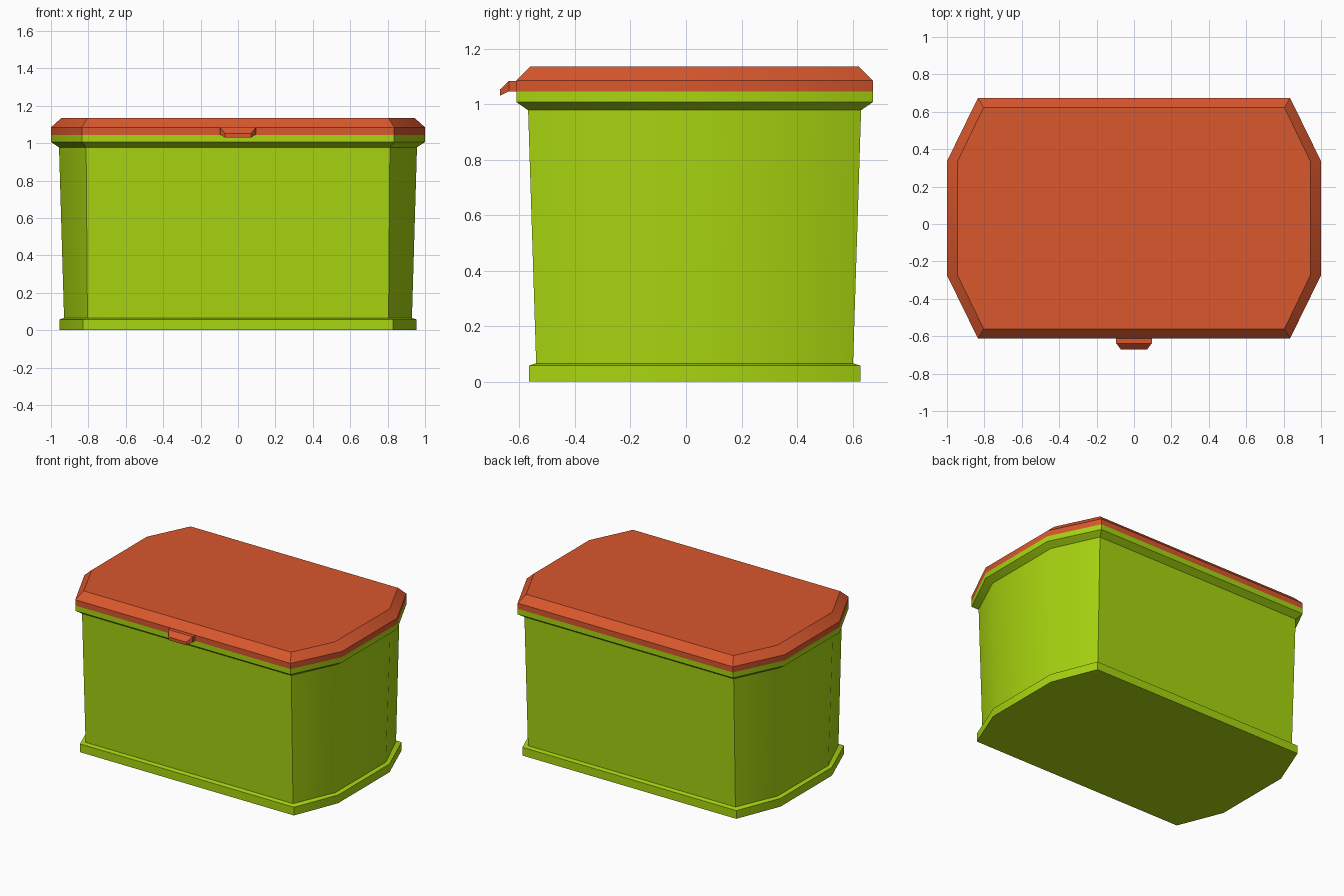
import bpy, bmesh, math

if "Cube" in bpy.data.objects:
    bpy.data.objects.remove(bpy.data.objects["Cube"])


def material(name, color):
    m = bpy.data.materials.new(name)
    m.diffuse_color = (*color, 1)
    m.use_nodes = True
    m.node_tree.nodes["Principled BSDF"].inputs["Base Color"].default_value = m.diffuse_color
    return m


green = material("lime green", (0.393, 0.67, 0.005))
orange = material("burnt orange", (0.69, 0.096, 0.027))


def loft(name, rings, mat):
    """Skin a stack of equal-length rings and cap both ends."""
    bm = bmesh.new()
    loops = [[bm.verts.new(p) for p in ring] for ring in rings]
    n = len(loops[0])
    for a, b in zip(loops, loops[1:]):
        for i in range(n):
            j = (i + 1) % n
            bm.faces.new((a[i], a[j], b[j], b[i]))
    bm.faces.new(loops[0][::-1])
    bm.faces.new(loops[-1])
    bmesh.ops.recalc_face_normals(bm, faces=bm.faces[:])
    me = bpy.data.meshes.new(name)
    bm.to_mesh(me)
    bm.free()
    me.materials.append(mat)
    ob = bpy.data.objects.new(name, me)
    bpy.context.collection.objects.link(ob)
    bpy.ops.object.select_all(action='DESELECT')
    ob.select_set(True)
    bpy.context.view_layer.objects.active = ob
    bpy.ops.object.shade_smooth_by_angle(angle=math.radians(30))
    return ob


def octagon(z, hx, hy, cx, cy):
    """Cut-corner rectangle: half sizes hx, hy; corners start at cx, cy."""
    pts = [(hx, -cy), (hx, cy), (cx, hy), (-cx, hy),
           (-hx, cy), (-hx, -cy), (-cx, -hy), (cx, -hy)]
    return [(x, y + 0.031, z) for x, y in pts]


# Tapered box with foot band and overhanging rim
loft("container_body", [octagon(*r) for r in (
    (0.0, 0.955, 0.597, 0.83, 0.285),
    (0.058, 0.955, 0.597, 0.83, 0.285),
    (0.066, 0.93, 0.571, 0.805, 0.28),
    (0.978, 0.957, 0.60, 0.812, 0.29),
    (1.007, 1.0, 0.642, 0.835, 0.305),
    (1.045, 1.0, 0.642, 0.835, 0.305))], green)

# Bevelled lid
loft("lid", [octagon(*r) for r in (
    (1.045, 1.0, 0.642, 0.835, 0.305),
    (1.085, 1.0, 0.642, 0.835, 0.305),
    (1.136, 0.943, 0.592, 0.804, 0.305))], orange)


# Front pull tab: y, half width, bottom z, top z
def tab_ring(y, w, lo, hi):
    return [(-w, y, lo), (w, y, lo), (w, y, hi), (-w, y, hi)]


loft("lid_tab", [tab_ring(*r) for r in (
    (-0.60, 0.095, 1.046, 1.084),
    (-0.638, 0.095, 1.046, 1.084),
    (-0.671, 0.07, 1.03, 1.052))], orange)
